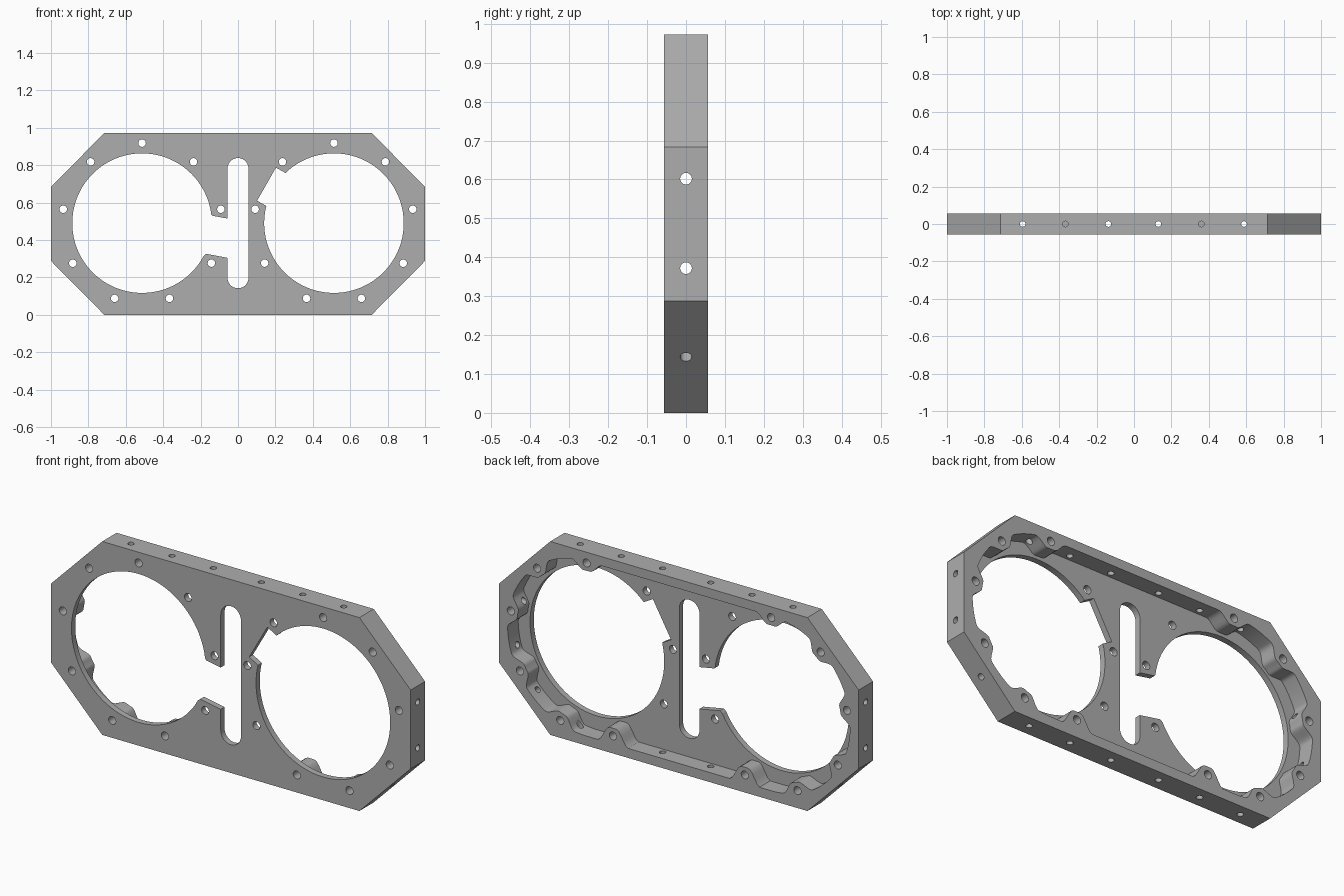
import bpy, bmesh, math
from mathutils import Vector, Matrix

if "Cube" in bpy.data.objects:
    bpy.data.objects.remove(bpy.data.objects["Cube"], do_unlink=True)

TOP, HALF, CX, CZ = 0.972, 0.057, 0.513, 0.487   # height, half depth, bore centre
PLATE_BACK = -0.027                               # back of the thin front plate
BORE_R, SCREW_R, WALL_R = 0.373, 0.428, 0.439

metal = bpy.data.materials.new("plain grey metal")
metal.use_nodes = True
grey = (0.42, 0.42, 0.42, 1)
metal.diffuse_color = grey
metal.node_tree.nodes["Principled BSDF"].inputs["Base Color"].default_value = grey


def prism(bm, points, y0, y1):
    """Extrude an x-z outline along y."""
    face = bm.faces.new([bm.verts.new((x, y0, z)) for x, z in points])
    new = bmesh.ops.extrude_face_region(bm, geom=[face])["geom"]
    verts = [g for g in new if isinstance(g, bmesh.types.BMVert)]
    bmesh.ops.translate(bm, verts=verts, vec=(0, y1 - y0, 0))


def arc(x, z, r, a0, a1, n):
    """Points on an arc, angles in degrees."""
    angles = [math.radians(a0 + (a1 - a0) * i / n) for i in range(n + 1)]
    return [(x + r * math.cos(a), z + r * math.sin(a)) for a in angles]


def drill(bm, x, z, direction, depth, r):
    """Blind hole cutter starting just outside a wall."""
    d = Vector((direction[0], 0, direction[1])).normalized()
    place = Matrix.Translation(Vector((x, 0, z)) + d * (depth / 2 - 0.02))
    turn = d.to_track_quat("Z", "Y").to_matrix().to_4x4()
    bmesh.ops.create_cone(bm, cap_ends=True, segments=24, radius1=r, radius2=r,
                          depth=depth + 0.04, matrix=place @ turn)


def make(name, bm):
    bmesh.ops.recalc_face_normals(bm, faces=bm.faces)
    mesh = bpy.data.meshes.new(name)
    bm.to_mesh(mesh)
    bm.free()
    ob = bpy.data.objects.new(name, mesh)
    bpy.context.collection.objects.link(ob)
    mesh.materials.append(metal)
    return ob


# Octagonal body
right = [(0.715, 0), (1, 0.288), (1, TOP - 0.288), (0.715, TOP)]
bm = bmesh.new()
prism(bm, right + [(-x, z) for x, z in reversed(right)], -HALF, HALF)
body = make("housing_frame", bm)

# Screw positions: nine around each bore, the outer six carry bosses
screws = [(s * CX + SCREW_R * math.cos(a), CZ + 0.003 + SCREW_R * math.sin(a))
          for s in (-1, 1) for a in [math.radians(90 + 40 * k) for k in range(9)]]
bosses = [p for p in screws
          if abs(p[0]) > CX - 0.01 or (p[1] < 0.15 and abs(p[0]) > 0.3)]


def pocket_outline():
    """Stadium outline pushed inward in a smooth bump at each boss."""
    straight = 80
    path = [(Vector(p), Vector((CX, CZ))) for p in arc(CX, CZ, WALL_R, -90, 90, 160)]
    path += [(Vector((x, CZ + WALL_R)), Vector((x, CZ)))
             for x in [CX - 2 * CX * i / straight for i in range(1, straight)]]
    path += [(Vector((-p.x, 2 * CZ - p.y)), Vector((-c.x, c.y))) for p, c in path]
    out = []
    for p, centre in path:
        inward = (centre - p).normalized()
        side = Vector((-inward.y, inward.x))
        push = 0
        for b in bosses:
            rel = Vector(b) - p
            if rel.length > 0.2:
                continue
            t = min(1, max(0, (0.085 - abs(rel.dot(side))) / 0.065))
            push = max(push, (rel.dot(inward) + 0.039) * t * t * (3 - 2 * t))
        out.append(tuple(p + inward * push))
    return out


cutters = []

# Rear pocket
bm = bmesh.new()
prism(bm, pocket_outline(), PLATE_BACK, 0.1)
cutters.append(make("pocket_cutter", bm))

# Large bores
bm = bmesh.new()
for s in (-1, 1):
    prism(bm, arc(s * CX, CZ + 0.003, BORE_R, 0, 360, 128)[:-1], -0.1, 0.1)
cutters.append(make("bore_cutter", bm))

# Central slot and tilted notch
bm = bmesh.new()
prism(bm, arc(0, 0.782, 0.056, 0, 180, 24) + arc(0, 0.198, 0.056, 180, 360, 24), -0.1, 0.1)
prism(bm, [(0.102, 0.61), (0.203, 0.787), (0.29, 0.738), (0.19, 0.56)], -0.1, 0.1)
cutters.append(make("slot_cutter", bm))

# Opening from one bore to the slot
bm = bmesh.new()
prism(bm, [(-0.152, 0.55), (-0.138, 0.53), (-0.058, 0.515), (0, 0.515), (0, 0.305),
           (-0.058, 0.305), (-0.17, 0.326), (-0.19, 0.31), (-0.25, 0.4)], -0.1, 0.1)
cutters.append(make("opening_cutter", bm))

# Screw holes
bm = bmesh.new()
for x, z in screws:
    prism(bm, arc(x, z, 0.02, 0, 360, 24)[:-1], -0.1, 0.1)
cutters.append(make("screw_cutter", bm))

# Holes through the outer walls
bm = bmesh.new()
for x in (-0.595, -0.367, -0.137, 0.13, 0.36, 0.588):
    drill(bm, x, 0, (0, 1), 0.1, 0.015)
    drill(bm, x, TOP, (0, -1), 0.1, 0.015)
for s in (-1, 1):
    for z in (0.372, 0.602):
        drill(bm, s, z, (-s, 0), 0.14, 0.015)
    drill(bm, s * 0.857, 0.144, (-s, 1), 0.1, 0.015)
cutters.append(make("wall_hole_cutter", bm))

# Cut everything, then drop the cutters
bpy.context.view_layer.objects.active = body
for ob in bpy.context.selected_objects:
    ob.select_set(False)
body.select_set(True)
for c in cutters:
    c.hide_render = True
    cut = body.modifiers.new(c.name, "BOOLEAN")
    cut.operation = "DIFFERENCE"
    cut.solver = "EXACT"
    cut.object = c
    bpy.ops.object.modifier_apply(modifier=cut.name)
    bpy.data.objects.remove(c, do_unlink=True)

bpy.ops.object.shade_smooth_by_angle(angle=math.radians(30))
